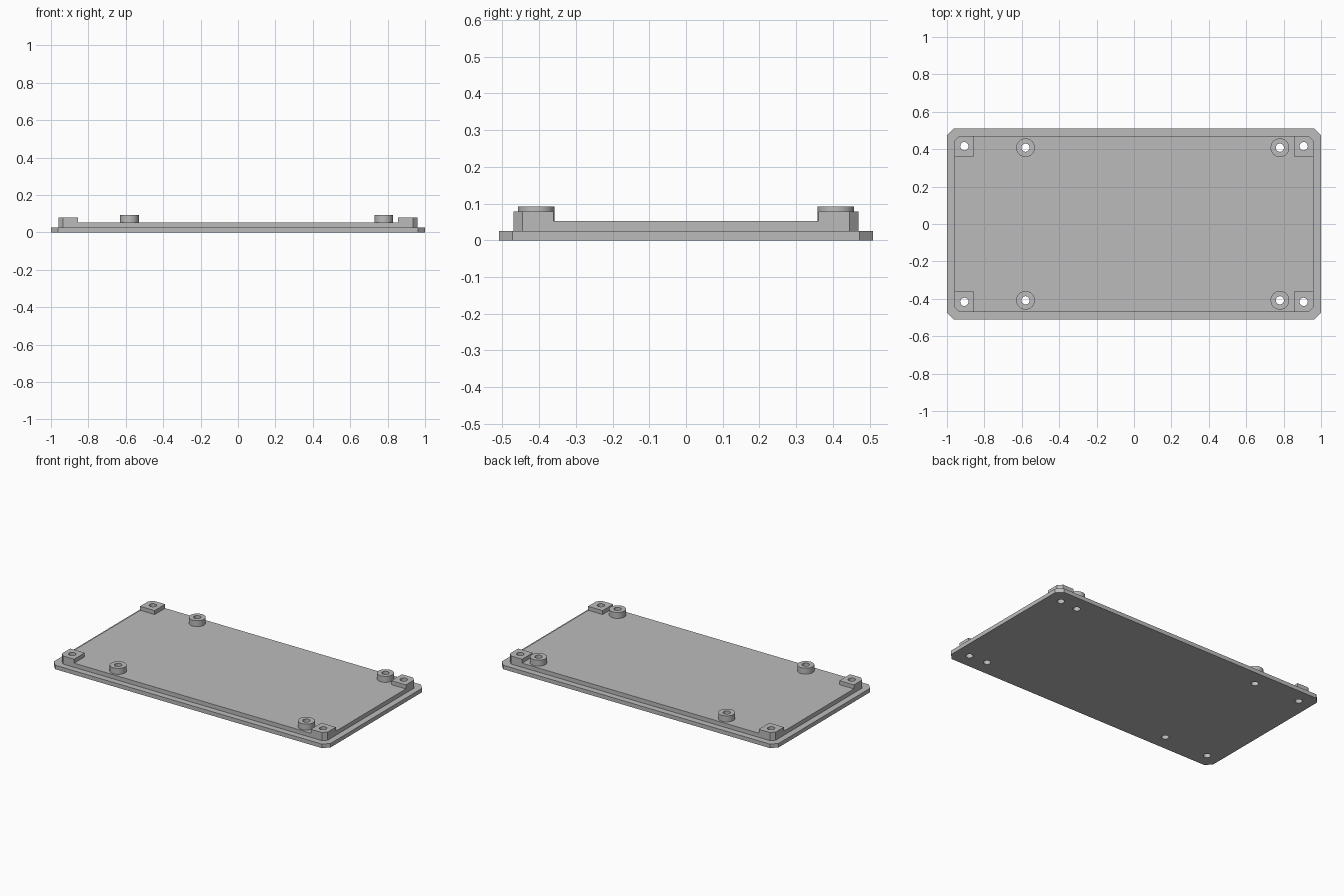
import bpy
import bmesh

cube = bpy.data.objects.get("Cube")
if cube:
    bpy.data.objects.remove(cube, do_unlink=True)

grey = bpy.data.materials.new("light grey")
grey.use_nodes = True
grey.diffuse_color = (0.5, 0.5, 0.5, 1)
grey.node_tree.nodes["Principled BSDF"].inputs["Base Color"].default_value = grey.diffuse_color

SIDES = (-1, 1)
BASE_TOP, LIP_TOP, BLOCK_TOP, BOSS_TOP = 0.026, 0.053, 0.079, 0.092
HOLE_RADIUS = 0.022
BOSSES = [(x, 0.408 * s) for x in (-0.58, 0.78) for s in SIDES]
SCREWS = [(0.907 * sx, 0.416 * sy) for sx in SIDES for sy in SIDES]


def finish(name, bm):
    bmesh.ops.recalc_face_normals(bm, faces=bm.faces)
    mesh = bpy.data.meshes.new(name)
    bm.to_mesh(mesh)
    bm.free()
    obj = bpy.data.objects.new(name, mesh)
    bpy.context.collection.objects.link(obj)
    mesh.materials.append(grey)
    return obj


def prism(name, outline, z0, z1):
    bm = bmesh.new()
    face = bm.faces.new([bm.verts.new((x, y, z0)) for x, y in outline])
    top = bmesh.ops.extrude_face_region(bm, geom=[face])["geom"]
    verts = [v for v in top if isinstance(v, bmesh.types.BMVert)]
    bmesh.ops.translate(bm, verts=verts, vec=(0, 0, z1 - z0))
    return finish(name, bm)


def cylinders(name, centres, radius, z0, z1):
    bm = bmesh.new()
    for x, y in centres:
        made = bmesh.ops.create_cone(bm, cap_ends=True, segments=32,
                                     radius1=radius, radius2=radius, depth=z1 - z0)
        bmesh.ops.translate(bm, verts=made["verts"], vec=(x, y, (z0 + z1) / 2))
    return finish(name, bm)


def chamfered(hx, hy, c):
    return [(hx - c, -hy), (hx, c - hy), (hx, hy - c), (hx - c, hy),
            (c - hx, hy), (-hx, hy - c), (-hx, c - hy), (c - hx, -hy)]


# Stepped lid: outer flange and raised inner panel
parts = [prism("flange_plate", chamfered(1, 0.51, 0.037), 0, BASE_TOP),
         prism("raised_panel", chamfered(0.96, 0.47, 0.025), BASE_TOP, LIP_TOP)]

# Corner blocks, each with its outer corner cut off
block = [(0.855, 0.361), (0.96, 0.361), (0.96, 0.445), (0.935, 0.47), (0.855, 0.47)]
for sx, side in zip(SIDES, ("right", "left")):
    for sy, end in zip(SIDES, ("front", "back")):
        outline = [(x * sx, y * sy) for x, y in block]
        parts.append(prism(f"corner_block_{end}_{side}", outline, LIP_TOP, BLOCK_TOP))

# Round standoffs
parts.append(cylinders("standoffs", BOSSES, 0.05, LIP_TOP, BOSS_TOP))

# Drill the screw holes through everything
drill = cylinders("hole_drill", BOSSES + SCREWS, HOLE_RADIUS, -0.1, 0.2)
drill.hide_render = True
for obj in parts:
    cut = obj.modifiers.new("holes", 'BOOLEAN')
    cut.operation = 'DIFFERENCE'
    cut.solver = 'EXACT'
    cut.object = drill
    bpy.ops.object.select_all(action='DESELECT')
    bpy.context.view_layer.objects.active = obj
    obj.select_set(True)
    bpy.ops.object.modifier_apply(modifier=cut.name)
    bpy.ops.object.shade_smooth_by_angle(angle=0.5)
bpy.data.objects.remove(drill, do_unlink=True)
